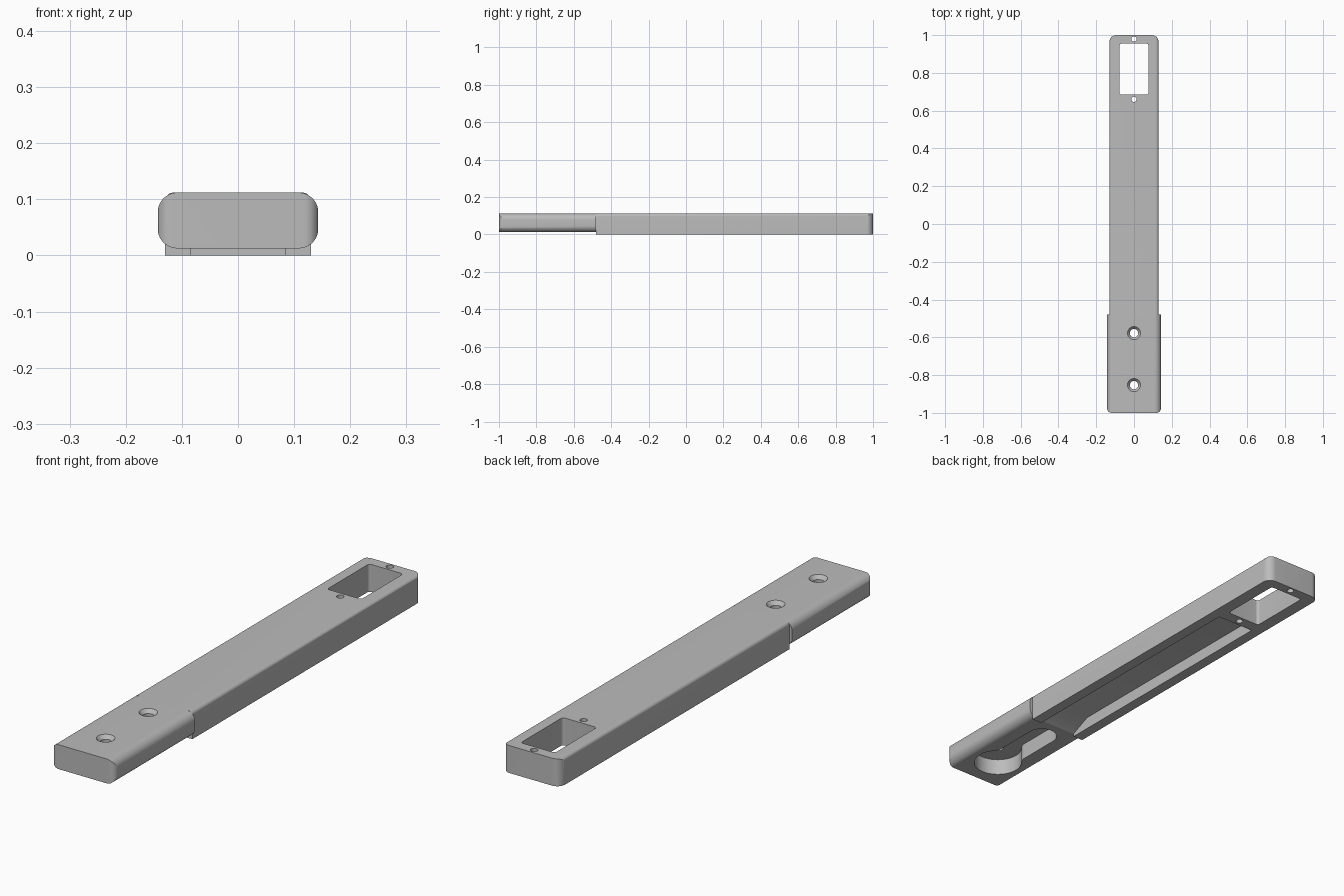
import bpy
import bmesh
from math import sin, cos, radians, sqrt, atan2, degrees
from mathutils import Vector

cube = bpy.data.objects.get("Cube")
if cube:
    bpy.data.objects.remove(cube, do_unlink=True)

grey = bpy.data.materials.new("plain grey")
grey.use_nodes = True
grey.diffuse_color = (0.5, 0.5, 0.5, 1)
grey.node_tree.nodes["Principled BSDF"].inputs["Base Color"].default_value = (0.5, 0.5, 0.5, 1)

TOP = 0.112        # upper face
GRIP_BASE = 0.0125  # underside of the grip
STEP = -0.48       # where grip meets arm


def arc(cx, cy, r, a0, a1, n=10):
    """Points on an arc, angles in degrees."""
    angles = [radians(a0 + (a1 - a0) * i / n) for i in range(n + 1)]
    return [(cx + r * cos(a), cy + r * sin(a)) for a in angles]


def rounded(x0, x1, y0, y1, low, high):
    """Rectangle with its lower and upper corner pairs rounded."""
    pts = []
    for x, y, sx, sy, r, a in ((x0, y0, 1, 1, low, 180), (x1, y0, -1, 1, low, 270),
                               (x1, y1, -1, -1, high, 0), (x0, y1, 1, -1, high, 90)):
        pts += arc(x + sx * r, y + sy * r, r, a, a + 90) if r else [(x, y)]
    return pts


def prism(name, outline, axis, start, end):
    """Extrude a 2D outline along the x, y or z axis."""
    place = {"x": lambda u, v: (start, u, v),
             "y": lambda u, v: (u, start, v),
             "z": lambda u, v: (u, v, start)}[axis]
    bm = bmesh.new()
    face = bm.faces.new([bm.verts.new(place(u, v)) for u, v in outline])
    made = bmesh.ops.extrude_face_region(bm, geom=[face])["geom"]
    shift = Vector([(end - start) * (axis == k) for k in "xyz"])
    bmesh.ops.translate(bm, vec=shift, verts=[g for g in made if isinstance(g, bmesh.types.BMVert)])
    bmesh.ops.recalc_face_normals(bm, faces=bm.faces)
    return finish(name, bm)


def cone(name, y, z0, z1, r0, r1):
    """Upright round cutter on the centre line."""
    bm = bmesh.new()
    bmesh.ops.create_cone(bm, cap_ends=True, segments=32, radius1=r0, radius2=r1, depth=z1 - z0)
    bmesh.ops.translate(bm, vec=(0, y, (z0 + z1) / 2), verts=bm.verts)
    return finish(name, bm)


def finish(name, bm):
    mesh = bpy.data.meshes.new(name)
    bm.to_mesh(mesh)
    bm.free()
    mesh.materials.append(grey)
    obj = bpy.data.objects.new(name, mesh)
    bpy.context.collection.objects.link(obj)
    return obj


def combine(target, tool, operation):
    """Apply a boolean and discard the tool."""
    mod = target.modifiers.new(operation.lower(), "BOOLEAN")
    mod.operation, mod.solver, mod.object = operation, "EXACT", tool
    bpy.context.view_layer.objects.active = target
    bpy.ops.object.modifier_apply(modifier=mod.name)
    bpy.data.objects.remove(tool, do_unlink=True)


# Long arm: soft upper edges, rounded back corners
arm = prism("arm_with_grip", rounded(-0.13, 0.13, 0, TOP, 0, 0.015), "y", STEP, 1)
combine(arm, prism("arm_plan", rounded(-0.13, 0.13, STEP, 1, 0, 0.035), "z", -0.1, 0.2), "INTERSECT")

# Shallow wiring channel under the arm, with a ramp at the front
channel = [(STEP - 0.02, -0.02), (STEP - 0.02, GRIP_BASE), (STEP, GRIP_BASE),
           (-0.395, 0.05), (0.635, 0.05), (0.635, -0.02)]
combine(arm, prism("channel", channel, "x", -0.085, 0.085), "DIFFERENCE")

# Rectangular opening and its two screw holes
combine(arm, prism("opening", rounded(-0.077, 0.077, 0.685, 0.955, 0.012, 0.012), "z", -0.1, 0.2), "DIFFERENCE")
for y in (0.66, 0.979):
    combine(arm, cone("screw_hole", y, -0.1, 0.2, 0.014, 0.014), "DIFFERENCE")

# Wider grip with rounded sides and front corners
grip = prism("grip", rounded(-0.143, 0.143, GRIP_BASE, TOP, 0.035, 0.035), "y", -1, STEP)
combine(grip, prism("grip_plan", rounded(-0.143, 0.143, -1, STEP, 0.025, 0), "z", -0.1, 0.2), "INTERSECT")

# Keyhole pocket under the grip: round end, filleted neck, narrow slot
front, back = -0.853, -0.578
big, slot, fillet = 0.095, 0.06, 0.05
rise = sqrt((big + fillet) ** 2 - (slot + fillet) ** 2)
turn = degrees(atan2(rise, slot + fillet))
half = arc(0, front, big, -90, turn, 20)
half += arc(slot + fillet, front + rise, fillet, 180 + turn, 180)[1:]
half += arc(0, back, slot, 0, 90, 12)
keyhole = half + [(-x, y) for x, y in reversed(half[1:-1])]
combine(grip, prism("keyhole_pocket", keyhole, "z", -0.1, 0.08), "DIFFERENCE")

# Countersunk mounting holes
for y in (front, back):
    combine(grip, cone("mounting_hole", y, -0.1, 0.2, 0.022, 0.022), "DIFFERENCE")
    combine(grip, cone("countersink", y, TOP - 0.015, TOP + 0.005, 0.022, 0.039), "DIFFERENCE")

combine(arm, grip, "UNION")

# Smooth the curved faces, keep the edges crisp
bpy.ops.object.select_all(action="DESELECT")
arm.select_set(True)
bpy.context.view_layer.objects.active = arm
bpy.ops.object.shade_smooth_by_angle(angle=radians(30))
